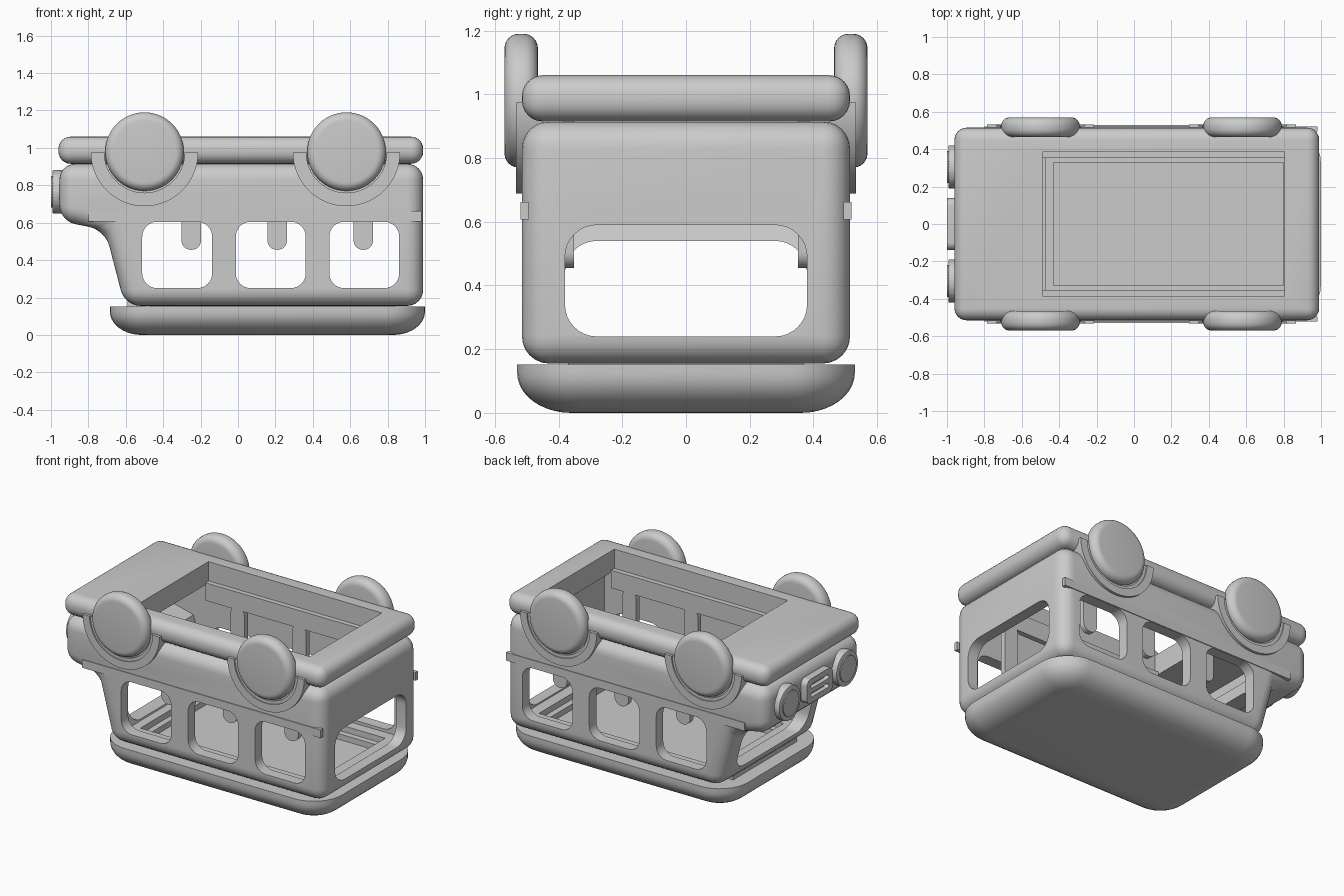
import bpy, bmesh, math
from mathutils import Vector

if "Cube" in bpy.data.objects:
    bpy.data.objects.remove(bpy.data.objects["Cube"])

grey = bpy.data.materials.new("plain grey")
grey.use_nodes = True
COLOUR = (0.6, 0.6, 0.6, 1)
grey.diffuse_color = COLOUR
grey.node_tree.nodes["Principled BSDF"].inputs["Base Color"].default_value = COLOUR


def finish(name, bm, smooth=True):
    bmesh.ops.recalc_face_normals(bm, faces=bm.faces)
    mesh = bpy.data.meshes.new(name)
    bm.to_mesh(mesh)
    bm.free()
    mesh.materials.append(grey)
    obj = bpy.data.objects.new(name, mesh)
    bpy.context.collection.objects.link(obj)
    if smooth:
        shade(obj)
    return obj


def shade(obj):
    bpy.ops.object.select_all(action='DESELECT')
    bpy.context.view_layer.objects.active = obj
    obj.select_set(True)
    bpy.ops.object.shade_smooth_by_angle(angle=math.radians(35))


def prism(name, points, axis, low, high, bevel=0, segments=6, smooth=True):
    """Extrude a 2D outline along an axis, optionally rounding every edge."""
    bm = bmesh.new()

    def place(p, d):
        return {'x': (d, p[0], p[1]), 'y': (p[0], d, p[1]), 'z': (p[0], p[1], d)}[axis]

    face = bm.faces.new([bm.verts.new(place(p, low)) for p in points])
    new = bmesh.ops.extrude_face_region(bm, geom=[face])["geom"]
    shift = Vector(place((0, 0), high - low))
    bmesh.ops.translate(bm, vec=shift, verts=[v for v in new if isinstance(v, bmesh.types.BMVert)])
    bmesh.ops.recalc_face_normals(bm, faces=bm.faces)
    if bevel:
        bmesh.ops.bevel(bm, geom=bm.edges[:], offset=bevel, segments=segments,
                        profile=0.5, affect='EDGES', clamp_overlap=True)
    return finish(name, bm, smooth)


def rounded(a0, a1, b0, b1, r, steps=8):
    """Outline of a rectangle with rounded corners."""
    points = []
    for k, (a, b) in enumerate([(a1 - r, b1 - r), (a0 + r, b1 - r), (a0 + r, b0 + r), (a1 - r, b0 + r)]):
        for i in range(steps + 1):
            t = math.pi / 2 * (k + i / steps)
            points.append((a + r * math.cos(t), b + r * math.sin(t)))
    return points


def rect(a0, a1, b0, b1):
    return [(a0, b0), (a1, b0), (a1, b1), (a0, b1)]


def disc(a, b, r, steps=48):
    return [(a + r * math.cos(math.tau * i / steps), b + r * math.sin(math.tau * i / steps))
            for i in range(steps)]


def cut(obj, cutters):
    bpy.context.view_layer.objects.active = obj
    for cutter in cutters:
        mod = obj.modifiers.new("cut", 'BOOLEAN')
        mod.operation, mod.solver, mod.object = 'DIFFERENCE', 'EXACT', cutter
        bpy.ops.object.modifier_apply(modifier=mod.name)
        bpy.data.objects.remove(cutter)
    shade(obj)


# Hollow body shell with hood, windows and an open floor and ceiling
outer = [(-0.955, 0.915), (-0.955, 0.61), (-0.71, 0.56), (-0.605, 0.155), (0.99, 0.155), (0.99, 0.915)]
inner = [(-0.88, 0.97), (-0.88, 0.70), (-0.64, 0.64), (-0.53, 0.23), (0.915, 0.23), (0.915, 0.97)]
body = prism("body_shell", outer, 'y', -0.515, 0.515, 0.085)
cutters = [prism("cavity", inner, 'y', -0.44, 0.44),
           prism("ceiling_cut", rect(-0.47, 0.84, -0.37, 0.37), 'z', 0.1, 0.3),
           prism("windscreen_cut", rounded(-0.38, 0.38, 0.24, 0.54, 0.1), 'x', -0.97, -0.4),
           prism("back_window_cut", rounded(-0.38, 0.38, 0.24, 0.59, 0.1), 'x', 0.8, 1.1)]
for x in (-0.325, 0.175, 0.675):
    cutters.append(prism("side_window_cut", rounded(x - 0.187, x + 0.187, 0.25, 0.605, 0.08), 'y', -0.7, 0.7))
cut(body, cutters)

# Chassis slab with a large opening
chassis = prism("chassis", rect(-0.96, 0.99, -0.515, 0.515), 'z', 0.915, 1.06, 0.065)
cut(chassis, [prism("chassis_cut", rect(-0.49, 0.805, -0.385, 0.385), 'z', 0.8, 1.2)])


# Roof pan: stacked rounded outlines that curve in towards the bottom
def roof_pan():
    bm = bmesh.new()
    rings = []
    for i in range(11):
        t = math.pi / 2 * i / 10
        inset = 0.17 * (1 - math.cos(t))
        z = 0.125 * (1 - math.sin(t))
        outline = rounded(-0.685 + inset, 1 - inset, -0.53 + inset, 0.53 - inset, 0.21 - inset)
        rings.append([bm.verts.new((x, y, z)) for x, y in outline])
    top = [bm.verts.new((v.co.x, v.co.y, 0.152)) for v in rings[0]]
    rings.insert(0, top)
    for a, b in zip(rings, rings[1:]):
        for i in range(len(a)):
            j = (i + 1) % len(a)
            bm.faces.new((a[i], a[j], b[j], b[i]))
    bm.faces.new(rings[0])
    bm.faces.new(rings[-1])
    return finish("roof", bm)


roof_pan()

# Raised rim on the roof that locates it inside the body
rim = prism("roof_rim", rect(-0.47, 0.84, -0.37, 0.37), 'z', 0.145, 0.19, smooth=False)
cut(rim, [prism("rim_cut", rect(-0.43, 0.80, -0.33, 0.33), 'z', 0.1, 0.3)])
prism("roof_front_tab", rect(-0.59, -0.5, -0.34, 0.34), 'z', 0.14, 0.18, smooth=False)


def fender_outline(cx, cz, r0, r1, steps=32):
    arc = [math.pi + math.pi * i / steps for i in range(steps + 1)]
    return ([(cx + r1 * math.cos(t), cz + r1 * math.sin(t)) for t in arc]
            + [(cx + r0 * math.cos(t), cz + r0 * math.sin(t)) for t in reversed(arc)])


# Parts repeated on both sides
for side, s in (("left", 1), ("right", -1)):
    s_name = "model_" + ("back" if s > 0 else "front")

    def side_prism(name, points, y0, y1, **kw):
        return prism(f"{s_name}_{name}", points, 'y', *sorted((s * y0, s * y1)), **kw)

    for end, x in (("nose", -0.5), ("tail", 0.58)):
        # Wheel with rounded rim edges, lathed
        bm = bmesh.new()
        profile = [(0, 0.465)]
        for i in range(7):
            t = math.pi / 2 * i / 6
            profile.append((0.165 + 0.045 * math.sin(t), 0.51 - 0.045 * math.cos(t)))
        profile += [(r, 1.035 - y) for r, y in reversed(profile)]
        verts = [bm.verts.new((x + r, s * y, 0.98)) for r, y in profile]
        edges = [bm.edges.new(p) for p in zip(verts, verts[1:])]
        bmesh.ops.spin(bm, geom=verts + edges, cent=(x, 0, 0.98), axis=(0, 1, 0),
                       angle=math.tau, steps=56)
        bmesh.ops.remove_doubles(bm, verts=bm.verts[:], dist=0.0005)
        finish(f"{s_name}_{end}_wheel", bm)
        # Wheel arch with an inner lip
        side_prism(f"{end}_fender", fender_outline(x, 0.975, 0.235, 0.287), 0.45, 0.533)
        side_prism(f"{end}_fender_lip", fender_outline(x, 0.975, 0.215, 0.24), 0.45, 0.525)
    # Belt strip under the windows
    side_prism("belt_strip", rect(-0.8, 0.98, 0.607, 0.662), 0.495, 0.52, smooth=False)
    # Inner flange and clip tabs that hold the chassis in the body
    side_prism("clip_flange", rect(-0.49, 0.805, 0.81, 0.93), 0.352, 0.388, smooth=False)
    for x in (-0.25, 0.21, 0.67):
        tab = rounded(x - 0.052, x + 0.052, 0.455, 0.83, 0.05)
        side_prism("clip_tab", tab, 0.352, 0.388)
    # Headlight: disc with a raised lens
    prism(f"{side}_headlight", disc(s * 0.305, 0.765, 0.116), 'x', -0.993, -0.93, 0.008, 2)
    prism(f"{side}_headlight_lens", disc(s * 0.305, 0.765, 0.085), 'x', -1.0, -0.93)

# Grille with two slots
grille = prism("grille", rounded(-0.138, 0.138, 0.685, 0.85, 0.04), 'x', -1.0, -0.93)
cut(grille, [prism("slot_cut", rounded(-0.095, 0.095, z - 0.014, z + 0.014, 0.012), 'x', -1.1, -0.97)
             for z in (0.738, 0.797)])
